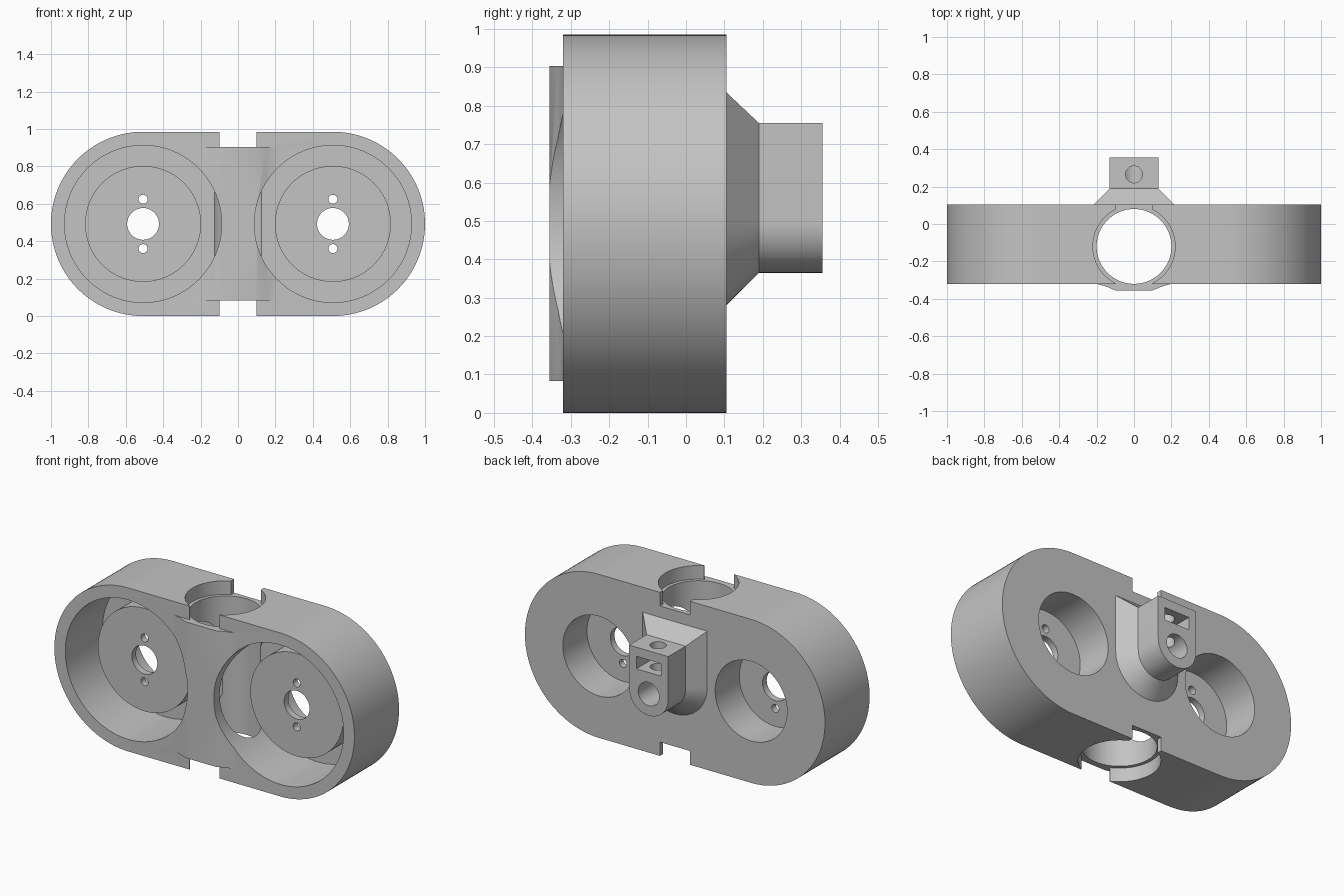
import bpy, bmesh
from math import cos, sin, pi, radians

if "Cube" in bpy.data.objects:
    bpy.data.objects.remove(bpy.data.objects["Cube"])

grey = bpy.data.materials.new("plain grey")
grey.use_nodes = True
COLOR = (0.55, 0.55, 0.55, 1)
grey.diffuse_color = COLOR
grey.node_tree.nodes["Principled BSDF"].inputs["Base Color"].default_value = COLOR


def arc(cx, cz, r, start=0, end=360, n=96):
    """Points on an arc; a full turn leaves out the repeated end point."""
    steps = n if end - start == 360 else n + 1
    return [(cx + r * cos(radians(start + (end - start) * i / n)),
             cz + r * sin(radians(start + (end - start) * i / n))) for i in range(steps)]


def box(x, low, high):
    return [(-x, low), (x, low), (x, high), (-x, high)]


def loft(name, sections, axis="Y"):
    """Solid through (outline, position) sections along an axis."""
    bm = bmesh.new()
    rings = []
    for outline, t in sections:
        rings.append([bm.verts.new((a, t, b) if axis == "Y" else (a, b, t)) for a, b in outline])
    n = len(rings[0])
    for r, s in zip(rings, rings[1:]):
        for i in range(n):
            j = (i + 1) % n
            bm.faces.new((r[i], r[j], s[j], s[i]))
    bm.faces.new(rings[0])
    bm.faces.new(rings[-1])
    bmesh.ops.recalc_face_normals(bm, faces=bm.faces)
    mesh = bpy.data.meshes.new(name)
    bm.to_mesh(mesh)
    bm.free()
    mesh.materials.append(grey)
    obj = bpy.data.objects.new(name, mesh)
    bpy.context.collection.objects.link(obj)
    return obj


def prism(name, outline, low, high, axis="Y"):
    return loft(name, [(outline, low), (outline, high)], axis)


def combine(target, tool, operation="DIFFERENCE"):
    tool.hide_render = True
    mod = target.modifiers.new(tool.name, "BOOLEAN")
    mod.operation, mod.object, mod.solver = operation, tool, "EXACT"
    bpy.context.view_layer.objects.active = target
    bpy.ops.object.modifier_apply(modifier=mod.name)
    bpy.data.objects.remove(tool)


MID, SIDE, END = 0.4925, 0.5075, 0.4925
FRONT, BACK = -0.32, 0.105
BORE_Y = -0.12
LEDGE_LOW, LEDGE_HIGH = 0.083, 0.903

# Rounded main body
stadium = arc(SIDE, MID, END, -90, 90, 64) + arc(-SIDE, MID, END, 90, 270, 64)
body = prism("holder_body", stadium, FRONT, BACK)

# Raised rib on the front, flaring into the body
half = [(0.1, -0.355), (0.15, -0.334), (0.2, FRONT), (0.2, -0.25)]
rib = half + [(-x, y) for x, y in reversed(half)]
combine(body, prism("front_rib", rib, LEDGE_LOW, LEDGE_HIGH, "Z"), "UNION")


# Rear mounting lug with a flared foot
def lug_outline(r, top):
    return [(r, top), (-r, top)] + arc(0, 0.495, r, 180, 360, 48)


foot, tip = lug_outline(0.215, 0.835), lug_outline(0.13, 0.755)
combine(body, loft("rear_lug", [(foot, 0.08), (foot, BACK), (tip, 0.19), (tip, 0.355)]), "UNION")

# Ring-shaped front wells around hollow hubs, with drilled plates
for s in (-1, 1):
    x = s * SIDE
    well = prism("well", arc(x, MID, 0.42), -0.5, 0.035)
    combine(well, prism("hub", arc(x, MID, 0.31), -0.165, 0.3))
    combine(body, well)
    combine(body, prism("rear_recess", arc(x, MID, 0.24), -0.125, 0.3))
    combine(body, prism("centre_hole", arc(x, MID, 0.085, n=64), -0.3, 0))
    for dz in (-0.132, 0.132):
        combine(body, prism("pin_hole", arc(x, MID + dz, 0.024, n=32), -0.3, 0))

# Vertical bore with wider, notched ends
combine(body, prism("bore", arc(0, BORE_Y, 0.2), -0.2, 1.2, "Z"))
for low, high in ((-0.2, LEDGE_LOW), (LEDGE_HIGH, 1.2)):
    combine(body, prism("counterbore", arc(0, BORE_Y, 0.22), low, high, "Z"))
    combine(body, prism("notch", box(0.1, -0.5, 0.5), low, high, "Z"))

# Rod socket, nut slot and screw hole in the lug
combine(body, prism("rod_socket", arc(0, 0.495, 0.07, n=64), 0.165, 0.5))
combine(body, prism("nut_slot", box(0.082, 0.625, 0.7), 0.18, 0.5))
combine(body, prism("screw_hole", arc(0, 0.265, 0.045, n=48), 0.495, 0.9, "Z"))

# Smooth curved walls, crisp edges
bpy.ops.object.select_all(action="DESELECT")
body.select_set(True)
bpy.context.view_layer.objects.active = body
bpy.ops.object.shade_smooth_by_angle(angle=radians(25))
